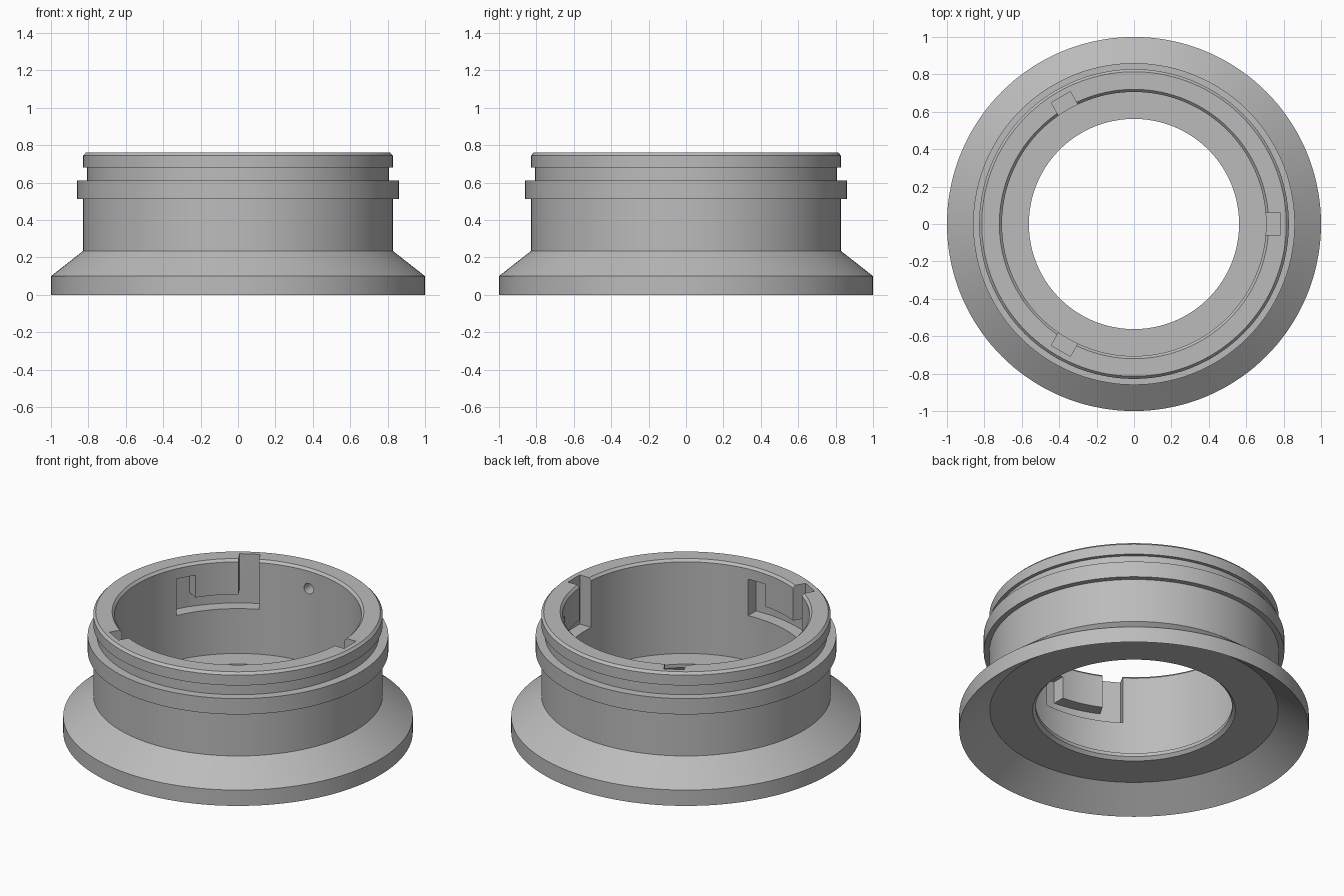
import bpy
import bmesh
from math import cos, sin, radians, pi
from mathutils import Matrix

old = bpy.data.objects.get("Cube")
if old:
    bpy.data.objects.remove(old, do_unlink=True)

# Single grey material
grey = bpy.data.materials.new("plain grey")
grey.use_nodes = True
colour = (0.5, 0.5, 0.5, 1)
grey.diffuse_color = colour
grey.node_tree.nodes["Principled BSDF"].inputs["Base Color"].default_value = colour


def make_object(name, bm):
    bmesh.ops.recalc_face_normals(bm, faces=bm.faces)
    mesh = bpy.data.meshes.new(name)
    bm.to_mesh(mesh)
    bm.free()
    mesh.materials.append(grey)
    obj = bpy.data.objects.new(name, mesh)
    bpy.context.collection.objects.link(obj)
    return obj


def ring(name, profile, start=0, end=2 * pi, steps=144):
    """Sweep a closed (radius, height) profile around z, capped if partial."""
    bm = bmesh.new()
    full = end - start > 6.28
    count = steps if full else steps + 1
    loops = []
    for i in range(count):
        a = start + (end - start) * i / steps
        loops.append([bm.verts.new((r * cos(a), r * sin(a), z)) for r, z in profile])
    n = len(profile)
    for i in range(steps):
        a, b = loops[i], loops[(i + 1) % count]
        for j in range(n):
            k = (j + 1) % n
            bm.faces.new((a[j], b[j], b[k], a[k]))
    if not full:
        bm.faces.new(loops[0])
        bm.faces.new(loops[-1])
    return make_object(name, bm)


def box(name, angle, r0, r1, width, z0, z1):
    bm = bmesh.new()
    size = Matrix.Diagonal((r1 - r0, width, z1 - z0, 1))
    move = Matrix.Translation(((r0 + r1) / 2, 0, (z0 + z1) / 2))
    bmesh.ops.create_cube(bm, size=1, matrix=Matrix.Rotation(angle, 4, "Z") @ move @ size)
    return make_object(name, bm)


# Collar: flared hollow foot, banded neck, grooved rim, floor with a hole
profile = [
    (1.0, 0), (1.0, 0.10), (0.828, 0.235), (0.828, 0.512),
    (0.86, 0.512), (0.86, 0.612), (0.807, 0.612), (0.807, 0.68),
    (0.828, 0.68), (0.828, 0.745), (0.814, 0.76), (0.72, 0.76),
    (0.706, 0.745), (0.706, 0.167), (0.562, 0.167), (0.562, 0.145),
    (0.58, 0.126), (0.825, 0.126),
]
collar = ring("collar", profile)

# Three bayonet slots: entry channel, sideways passage, raised locking pocket
inner, depth, pin, low = 0.66, 0.783, 0.118, 0.45
cutters = []
for i in range(3):
    a = radians(120 * i)
    lock = a + radians(30)
    passage = [(inner, low), (depth, low), (depth, 0.54), (inner, 0.54)]
    cutters += [
        box("entry_cutter", a, inner, depth, pin, low, 0.9),
        ring("passage_cutter", passage, a, lock, 16),
        box("pocket_cutter", lock, inner, depth, pin, low, 0.68),
    ]

# Small round blind hole in the back inner wall
bm = bmesh.new()
place = Matrix.Translation((0, 0.72, 0.635)) @ Matrix.Rotation(pi / 2, 4, "X")
bmesh.ops.create_cone(bm, cap_ends=True, segments=24, radius1=0.033, radius2=0.033,
                      depth=0.12, matrix=place)
cutters.append(make_object("hole_cutter", bm))

# Cut the slots and hole, then discard the cutters
bpy.ops.object.select_all(action="DESELECT")
collar.select_set(True)
bpy.context.view_layer.objects.active = collar
for cutter in cutters:
    cutter.hide_render = True
    mod = collar.modifiers.new("cut", "BOOLEAN")
    mod.operation = "DIFFERENCE"
    mod.solver = "EXACT"
    mod.object = cutter
    bpy.ops.object.modifier_apply(modifier=mod.name)
    bpy.data.objects.remove(cutter, do_unlink=True)

bpy.ops.object.shade_smooth_by_angle(angle=radians(25))
